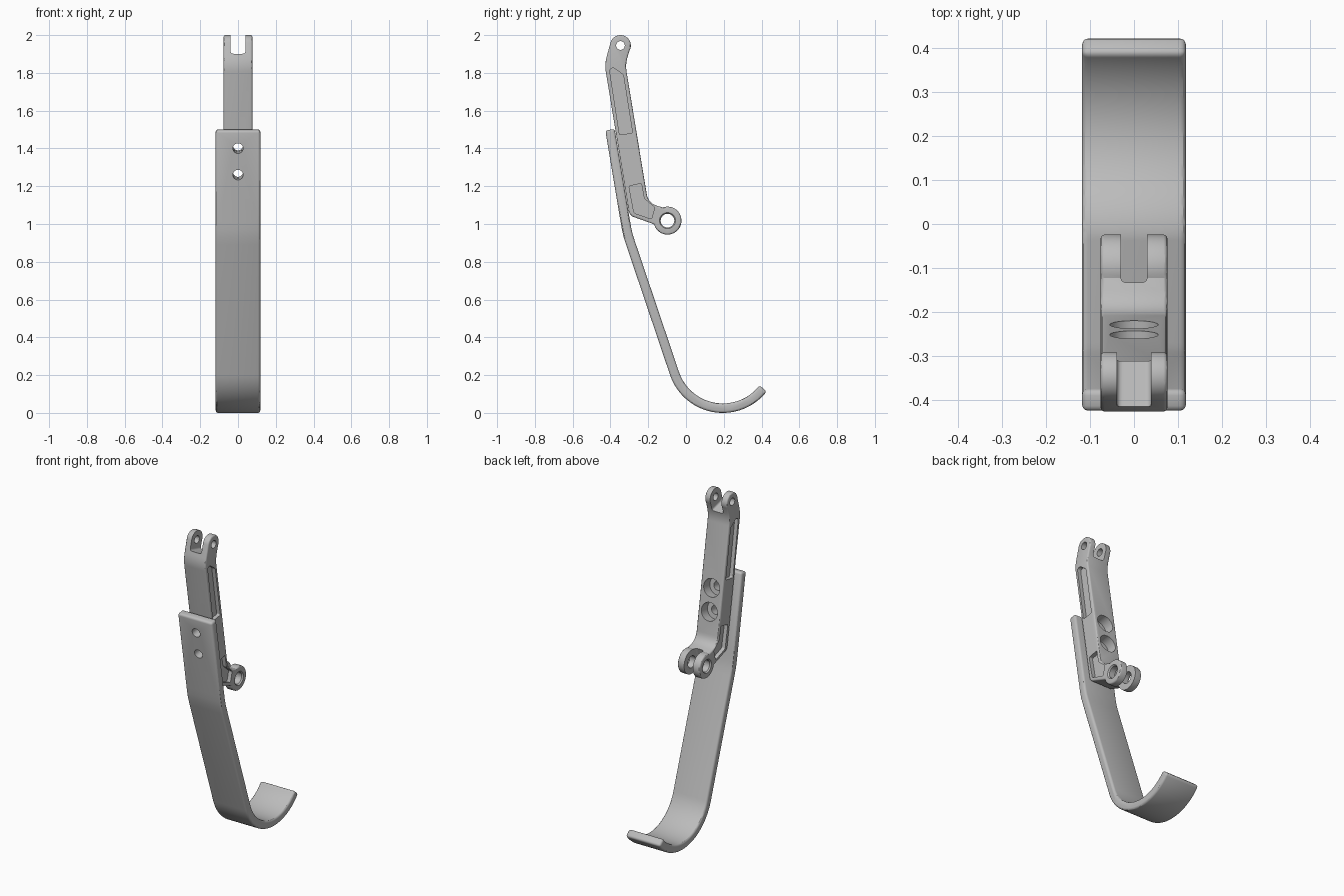
import bpy, bmesh
from math import radians, cos, sin
from mathutils import Vector, Matrix

cube = bpy.data.objects.get("Cube")
if cube:
    bpy.data.objects.remove(cube, do_unlink=True)

metal = bpy.data.materials.new("satin grey metal")
metal.use_nodes = True
GREY = (0.5, 0.5, 0.5, 1)
metal.diffuse_color = GREY
metal.node_tree.nodes["Principled BSDF"].inputs["Base Color"].default_value = GREY

X, Y, Z = Vector((1, 0, 0)), Vector((0, 1, 0)), Vector((0, 0, 1))


def frame(u, v, w, y=0, z=0):
    """Matrix sending profile axes u, v and extrusion axis w into the model."""
    m = Matrix((u, v, w)).transposed().to_4x4()
    m.translation = (0, y, z)
    return m


SIDE = frame(Y, Z, X)


def arc(cy, cz, r, a0, a1, n=24):
    angles = [radians(a0 + (a1 - a0) * i / n) for i in range(n + 1)]
    return [(cy + r * cos(a), cz + r * sin(a)) for a in angles]


def rounded(corners):
    """Closed outline; corners given as (u, v, cut) are eased by length cut."""
    out = []
    for i, c in enumerate(corners):
        p = Vector(c[:2])
        if len(c) == 2:
            out.append(p)
            continue
        before = Vector(corners[i - 1][:2])
        after = Vector(corners[(i + 1) % len(corners)][:2])
        a = p + (before - p).normalized() * c[2]
        b = p + (after - p).normalized() * c[2]
        for k in range(9):
            t = k / 8
            out.append(a * (1 - t) ** 2 + p * 2 * t * (1 - t) + b * t ** 2)
    return out


def extrude(name, pts, lo, hi, m=SIDE, taper=1):
    bm = bmesh.new()
    low = [bm.verts.new(m @ Vector((p[0], p[1], lo))) for p in pts]
    high = [bm.verts.new(m @ Vector((p[0] * taper, p[1] * taper, hi))) for p in pts]
    bm.faces.new(low[::-1])
    bm.faces.new(high)
    for i in range(len(pts)):
        j = (i + 1) % len(pts)
        bm.faces.new((low[i], low[j], high[j], high[i]))
    bmesh.ops.recalc_face_normals(bm, faces=bm.faces)
    mesh = bpy.data.meshes.new(name)
    bm.to_mesh(mesh)
    bm.free()
    ob = bpy.data.objects.new(name, mesh)
    bpy.context.collection.objects.link(ob)
    return ob


def round_cutter(r, lo, hi, m, taper=1):
    return extrude("cutter", arc(0, 0, r, 0, 360, 40)[:-1], lo, hi, m, taper)


def finish(ob, bevel, cutters):
    """Ease the rims, make the cuts and shade."""
    ob.data.materials.append(metal)
    bpy.ops.object.select_all(action='DESELECT')
    bpy.context.view_layer.objects.active = ob
    ob.select_set(True)
    mod = ob.modifiers.new("rim", 'BEVEL')
    mod.width, mod.segments = bevel, 3
    mod.limit_method, mod.angle_limit = 'ANGLE', radians(60)
    mod.use_clamp_overlap = False
    bpy.ops.object.modifier_apply(modifier=mod.name)
    for c in cutters:
        mod = ob.modifiers.new("cut", 'BOOLEAN')
        mod.operation, mod.solver, mod.object = 'DIFFERENCE', 'EXACT', c
        bpy.ops.object.modifier_apply(modifier=mod.name)
        bpy.data.objects.remove(c, do_unlink=True)
    bpy.ops.object.shade_smooth_by_angle(angle=radians(30))


# Screw axes, square to the upper blade
axis = Vector((0, 1, 0.166)).normalized()
screws = [frame(X, axis.cross(X), axis, -0.427 + (1.495 - z) * 0.167, z)
          for z in (1.40, 1.26)]

# Curved blade: outer path, then the same path offset inwards
outer = [Vector(p) for p in [(-0.427, 1.495), (-0.346, 1.01), (-0.339, 0.97),
                             (-0.330, 0.93), (-0.317, 0.89)]
         + arc(0.195, 0.295, 0.295, 198.4, 322, 36)]
inner = []
for i, p in enumerate(outer):
    d = (outer[min(i + 1, len(outer) - 1)] - outer[max(i - 1, 0)]).normalized()
    inner.append(p + Vector((-d.y, d.x)) * 0.05)
blade = extrude("curved_blade", outer + inner[::-1], -0.118, 0.118)
finish(blade, 0.013, [round_cutter(0.027, -0.1, 0.3, m) for m in screws])

# Bracket: elbowed bar with a lug at each end
EYE, BOSS = (-0.347, 1.945), (-0.098, 1.018)
outline = rounded([(-0.299, 1.045, 0.025), (-0.167, 0.998)]
                  + arc(*BOSS, 0.074, 205, 470, 36)
                  + [(-0.200, 1.110, 0.05), (-0.321, 1.845, 0.04)]
                  + arc(*EYE, 0.055, -30, 165)
                  + [(-0.431, 1.845, 0.04)])
bracket = extrude("bracket", outline, -0.076, 0.076)
cuts = []

# Fork slots
for y, z, tilt, half in ((-0.37, 1.889, (0.26, 0.966), 0.039),
                         (-0.152, 1.04, (0.94, -0.34), 0.03)):
    v = Vector((0, *tilt)).normalized()
    shape = rounded([(-half, 0, 0.015), (half, 0, 0.015), (half, 0.3), (-half, 0.3)])
    cuts.append(extrude("cutter", shape, -0.15, 0.15, frame(X, v, X.cross(v), y, z)))

# Side pockets, pin holes and their chamfers
upper = [(-0.405, 1.818), (-0.385, 1.828), (-0.332, 1.79), (-0.283, 1.482), (-0.352, 1.472)]
lower = [(-0.302, 1.20), (-0.236, 1.215), (-0.222, 1.135), (-0.166, 1.088),
         (-0.182, 1.026), (-0.275, 1.058)]
for s in (-1, 1):
    for pocket in (upper, lower):
        shape = rounded([(*p, 0.009) for p in pocket])
        cuts.append(extrude("cutter", shape, 0.052, 0.1, frame(Y, Z, X * s)))
    cuts.append(round_cutter(0.034, 0.066, 0.078, frame(Y, Z, X * s, *BOSS), 1.3))
cuts.append(round_cutter(0.023, -0.2, 0.2, frame(Y, Z, X, *EYE)))
cuts.append(round_cutter(0.036, -0.2, 0.2, frame(Y, Z, X, *BOSS)))

# Screw holes with wide counterbores at the back
for m in screws:
    cuts.append(round_cutter(0.027, -0.1, 0.4, m))
    cuts.append(round_cutter(0.055, 0.1, 0.3, m))
finish(bracket, 0.009, cuts)
